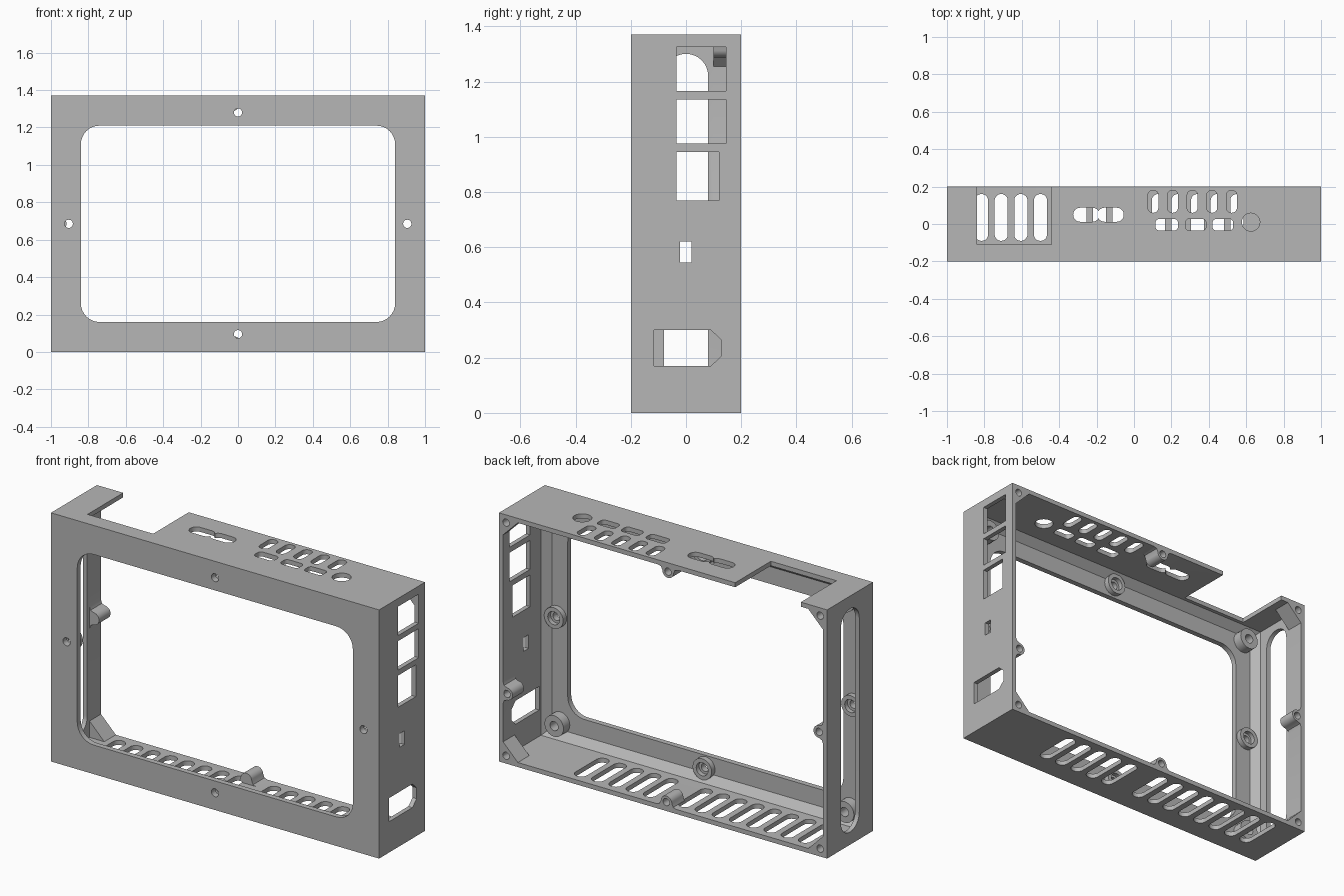
import bpy
import bmesh
from math import cos, sin, pi

if "Cube" in bpy.data.objects:
    bpy.data.objects.remove(bpy.data.objects["Cube"], do_unlink=True)

W, D, H, T = 1.0, 0.2, 1.37, 0.025   # half width, half depth, height, wall
PLATE = -0.17                        # inner face of the front plate
MID = H / 2

grey = bpy.data.materials.new("plain_grey")
grey.use_nodes = True
grey.diffuse_color = (0.47, 0.47, 0.47, 1)
grey.node_tree.nodes["Principled BSDF"].inputs["Base Color"].default_value = grey.diffuse_color


def loft(name, rings):
    """Solid through matching rings of points, capped at both ends."""
    bm = bmesh.new()
    loops = [[bm.verts.new(p) for p in ring] for ring in rings]
    n = len(loops[0])
    bm.faces.new(loops[0])
    bm.faces.new(loops[-1])
    for a, b in zip(loops, loops[1:]):
        for i in range(n):
            bm.faces.new((a[i], a[(i + 1) % n], b[(i + 1) % n], b[i]))
    bmesh.ops.recalc_face_normals(bm, faces=bm.faces)
    mesh = bpy.data.meshes.new(name)
    bm.to_mesh(mesh)
    bm.free()
    mesh.materials.append(grey)
    ob = bpy.data.objects.new(name, mesh)
    bpy.context.collection.objects.link(ob)
    return ob


def prism(name, pts, axis, lo, hi):
    """Extrude a flat profile along one axis."""
    place = {"x": lambda u, v, w: (w, u, v),
             "y": lambda u, v, w: (u, w, v),
             "z": lambda u, v, w: (u, v, w)}[axis]
    return loft(name, [[place(u, v, w) for u, v in pts] for w in (lo, hi)])


def rounded(u0, u1, v0, v1, r=0.0, n=8):
    """Rectangle with rounded corners."""
    if r == 0:
        return [(u0, v0), (u1, v0), (u1, v1), (u0, v1)]
    centres = [(u1 - r, v1 - r), (u0 + r, v1 - r), (u0 + r, v0 + r), (u1 - r, v0 + r)]
    return [(cu + r * cos((k + i / n) * pi / 2), cv + r * sin((k + i / n) * pi / 2))
            for k, (cu, cv) in enumerate(centres) for i in range(n + 1)]


def circle(u, v, r, n=24):
    return [(u + r * cos(2 * pi * i / n), v + r * sin(2 * pi * i / n)) for i in range(n)]


def combine(tool, operation):
    """Apply a boolean to the housing and drop the tool."""
    mod = housing.modifiers.new("bool", "BOOLEAN")
    mod.operation, mod.object, mod.solver = operation, tool, "EXACT"
    bpy.ops.object.modifier_apply(modifier=mod.name)
    bpy.data.objects.remove(tool, do_unlink=True)


def add(*args):
    combine(prism("solid", *args), "UNION")


def cut(*args):
    combine(prism("cutter", *args), "DIFFERENCE")


# Outer shell, open at the back, with a chamfer behind the front plate
housing = prism("housing", rounded(-W, W, 0, H), "y", -D, D)
bpy.context.view_layer.objects.active = housing
housing.select_set(True)
cavity = []
for y, inset in ((PLATE, T + 0.04), (PLATE + 0.04, T), (D + 0.1, T)):
    cavity.append([(x, y, z) for x, z in rounded(inset - W, W - inset, inset, H - inset)])
combine(loft("cavity", cavity), "DIFFERENCE")

# Screen opening
cut(rounded(-0.84, 0.84, 0.16, 1.21, 0.1), "y", -0.3, -0.1)

# Corner gussets with screw holes at the back rim
LEG, EDGE = 0.115, 0.01
for sx in (-1, 1):
    for sz in (-1, 1):
        tri = [(EDGE, EDGE), (LEG, EDGE), (LEG, T), (T, LEG), (EDGE, LEG)]
        add([(sx * (W - a), MID + sz * (MID - b)) for a, b in tri], "y", 0.1, D)
        cut(circle(sx * (W - 0.043), MID + sz * (MID - 0.043), 0.02, 16), "y", 0.12, 0.3)

# Flared screw bosses at the middle of each wall's back rim
bell = [(-0.06, 0.01), (-0.06, T), (-0.042, 0.031)]
bell += [(-0.034 * cos(i * pi / 12), 0.049 + 0.034 * sin(i * pi / 12)) for i in range(13)]
bell += [(0.042, 0.031), (0.06, T), (0.06, 0.01)]
walls = [lambda u, v: (u - 0.02, v),
         lambda u, v: (u - 0.03, H - v),
         lambda u, v: (W - v, u + 0.385),
         lambda u, v: (v - W, u + MID)]
for to_wall in walls:
    add([to_wall(u, v) for u, v in bell], "y", 0.1, D)
    cut(circle(*to_wall(0, 0.049), 0.02, 16), "y", 0.12, 0.3)

# Counterbored rings behind the front screw holes
for x, z in ((0, 1.28), (0, 0.095), (-0.905, MID), (0.905, MID)):
    add(circle(x, z, 0.058), "y", PLATE - 0.01, PLATE + 0.03)
    cut(circle(x, z, 0.036), "y", PLATE + 0.005, 0)
    cut(circle(x, z, 0.022), "y", -0.3, 0)

# Taller corner standoffs on the plate
for x in (-0.885, 0.885):
    for z in (0.105, H - 0.105):
        add(circle(x, z, 0.058), "y", PLATE - 0.01, -0.115)
        cut(circle(x, z, 0.025), "y", PLATE, 0)

# Floor vents, leaving room for the middle boss
for i in range(14):
    if i != 8:
        x = -0.815 + i * 0.105
        cut(rounded(x - 0.035, x + 0.035, -0.09, 0.16, 0.034), "z", -0.1, T + 0.005)

# Roof: back notch, vents, button windows, round hole and double keyhole
ROOF = ("z", H - T - 0.005, H + 0.1)
cut(rounded(-0.84, -0.44, -0.11, 0.4), *ROOF)
for i in range(5):
    x = 0.102 + i * 0.105
    cut(rounded(x - 0.028, x + 0.028, 0.06, 0.18, 0.027), *ROOF)
for x0, x1 in ((0.115, 0.235), (0.275, 0.385), (0.42, 0.53)):
    cut(rounded(x0, x1, -0.035, 0.027, 0.02), *ROOF)
cut(circle(0.625, 0.01, 0.048), *ROOF)
for x0, x1 in ((-0.325, -0.185), (-0.195, -0.055)):
    cut(rounded(x0, x1, 0.012, 0.087, 0.037), *ROOF)
cut(rounded(-0.22, -0.16, 0.03, 0.07), *ROOF)

# Left wall ports
PORT = ("x", 0.86, 1.1)
for y0, y1, z0, z1 in ((-0.035, 0.145, 1.165, 1.325), (-0.035, 0.145, 0.975, 1.135),
                       (-0.035, 0.12, 0.77, 0.945), (-0.022, 0.02, 0.545, 0.62)):
    cut(rounded(y0, y1, z0, z1), *PORT)
cut([(-0.115, 0.17), (0.09, 0.17), (0.127, 0.205), (0.127, 0.265), (0.09, 0.3), (-0.115, 0.3)], *PORT)

# Long rounded slot in the right wall
cut(rounded(-0.08, 0.08, 0.07, 1.3, 0.079), "x", -1.1, -0.96)

bpy.ops.object.shade_smooth_by_angle(angle=pi / 6)
